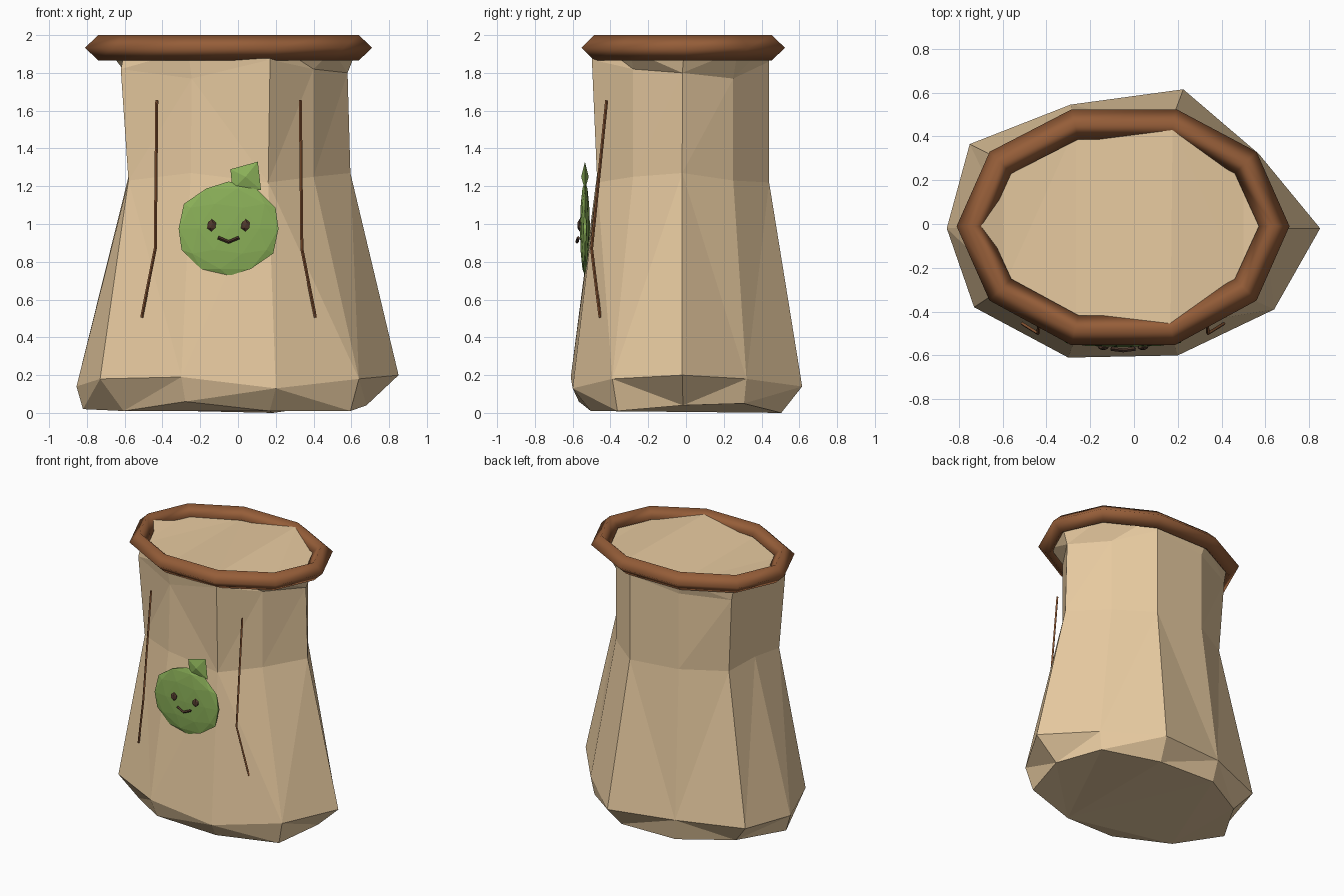
import bpy, bmesh
from mathutils import Vector, Matrix

if "Cube" in bpy.data.objects:
    bpy.data.objects.remove(bpy.data.objects["Cube"])


def material(name, rgb):
    m = bpy.data.materials.new(name)
    m.diffuse_color = (*rgb, 1)
    m.use_nodes = True
    m.node_tree.nodes["Principled BSDF"].inputs["Base Color"].default_value = m.diffuse_color
    return m


CLOTH = material("cloth", (0.80, 0.59, 0.35))
BROWN = material("brown", (0.30, 0.11, 0.04))
GREEN = material("green", (0.26, 0.44, 0.10))
DARK = material("dark", (0.08, 0.04, 0.025))


def finish(bm, name, mat, smooth=False):
    bmesh.ops.recalc_face_normals(bm, faces=bm.faces)
    me = bpy.data.meshes.new(name)
    bm.to_mesh(me)
    bm.free()
    me.materials.append(mat)
    for p in me.polygons:
        p.use_smooth = smooth
    ob = bpy.data.objects.new(name, me)
    bpy.context.collection.objects.link(ob)
    return ob


def skin(bm, rings, close=False):
    """Bridge consecutive closed rings with quads."""
    loops = [[bm.verts.new(p) for p in r] for r in rings]
    pairs = list(zip(loops, loops[1:])) + ([(loops[-1], loops[0])] if close else [])
    for a, b in pairs:
        n = len(a)
        for i in range(n):
            bm.faces.new((a[i], a[(i + 1) % n], b[(i + 1) % n], b[i]))
    return loops


def ring(xy, zs, factors=None):
    factors = factors or [1] * len(xy)
    return [Vector((x * f, y * f, z)) for (x, y), z, f in zip(xy, zs, factors)]


# Ten-sided outlines, starting at the left and running round the front
belly = [(-.855, -.02), (-.73, -.38), (-.30, -.61), (.20, -.60), (.64, -.39),
         (.85, -.02), (.57, .32), (.225, .615), (-.29, .545), (-.75, .365)]
waist = [(-.575, 0), (-.58, -.28), (-.25, -.47), (.16, -.47), (.40, -.28),
         (.595, -.02), (.41, .25), (.16, .44), (-.24, .43), (-.54, .26)]
rim_xy = [(-.74, -.01), (-.61, -.30), (-.27, -.485), (.17, -.485), (.51, -.30),
          (.64, -.01), (.51, .28), (.18, .455), (-.27, .455), (-.61, .28)]

# Sack body with closed base
bm = bmesh.new()
loops = skin(bm, [
    ring(belly, [.02, .01, .06, .01, .01, .04, .05, 0, .01, .02],
         [.96, .83, .93, .84, .93, .80, .96, .82, .94, .84]),
    ring(belly, [.14, .18, .19, .13, .18, .20, .18, .14, .17, .16]),
    ring(waist, [1.27, 1.23, 1.27, 1.22, 1.25, 1.27, 1.23, 1.22, 1.25, 1.25]),
    ring(waist, [1.82, 1.82, 1.77, 1.87, 1.82, 1.80, 1.77, 1.86, 1.82, 1.80],
         [1.06, 1.07, .98, 1.06, 1.0, .975, 1.0, 1.0, 1.0, 1.06]),
    ring(rim_xy, [1.97, 1.92, 1.92, 1.97, 1.92, 1.92, 1.92, 1.975, 1.92, 1.93],
         [.98] * 10),
])
bm.faces.new(loops[0][::-1])
# Uneven filled top, in strips across the opening
top = loops[-1]
for i in range(5):
    strip = (top[i], top[i + 1], top[9 - i], top[-i])
    bm.faces.new(list(dict.fromkeys(strip)))
bmesh.ops.triangulate(bm, faces=bm.faces[:], quad_method='SHORT_EDGE')
finish(bm, "sack_body", CLOTH)

# Rolled rim: diamond section swept round the outline
path = [Vector((x, y, 1.933)) for x, y in rim_xy]
sections = []
for i, p in enumerate(path):
    tangent = (path[(i + 1) % 10] - path[i - 1]).normalized()
    out = Vector((tangent.y, -tangent.x, 0))
    up = Vector((0, 0, .067))
    sections.append([p + out * .07, p + up, p - out * .07, p - up])
bm = bmesh.new()
skin(bm, sections, close=True)
finish(bm, "rolled_rim", BROWN, smooth=True)


def strand(name, pts, radius, mat):
    """Thin square-section cord through a few points."""
    pts = [Vector(p) for p in pts]
    rings = []
    for i, p in enumerate(pts):
        t = (pts[min(i + 1, len(pts) - 1)] - pts[max(i - 1, 0)]).normalized()
        side = t.cross(Vector((0, 1, 0))).normalized() * radius
        front = t.cross(side).normalized() * radius
        rings.append([p + side, p + front, p - side, p - front])
    bm = bmesh.new()
    loops = skin(bm, rings)
    bm.faces.new(loops[0])
    bm.faces.new(loops[-1][::-1])
    finish(bm, name, mat)


# Seams either side of the badge
for name, s in (("left_seam", -1), ("right_seam", 1)):
    strand(name, [(-.05 + s * x, y, z) for x, y, z in
                  ((.38, -.42, 1.655), (.388, -.50, .87), (.46, -.455, .505))],
           .008, BROWN)


def blob(name, centre, size, subdivisions, mat):
    bm = bmesh.new()
    bmesh.ops.create_icosphere(bm, subdivisions=subdivisions, radius=1)
    bmesh.ops.transform(bm, matrix=Matrix.LocRotScale(centre, None, size), verts=bm.verts)
    finish(bm, name, mat)


# Round fruit badge and eyes
blob("fruit_badge", Vector((-.05, -.535, .975)), Vector((.278, .027, .25)), 2, GREEN)
for name, x in (("left_eye", -.14), ("right_eye", .04)):
    blob(name, Vector((x, -.563, .993)), Vector((.027, .014, .033)), 1, DARK)

# Mouth
strand("mouth", [(-.105, -.57, .928), (-.05, -.577, .905), (.005, -.57, .928)], .009, DARK)

# Leaf: flattened double pyramid
bm = bmesh.new()
edge = [bm.verts.new((x, -.535, z)) for x, z in
        ((-.04, 1.29), (.105, 1.33), (.122, 1.18), (-.03, 1.18))]
for y in (-.555, -.515):
    tip = bm.verts.new((.04, y, 1.25))
    for i in range(4):
        bm.faces.new((edge[i], edge[(i + 1) % 4], tip))
finish(bm, "leaf", GREEN)
